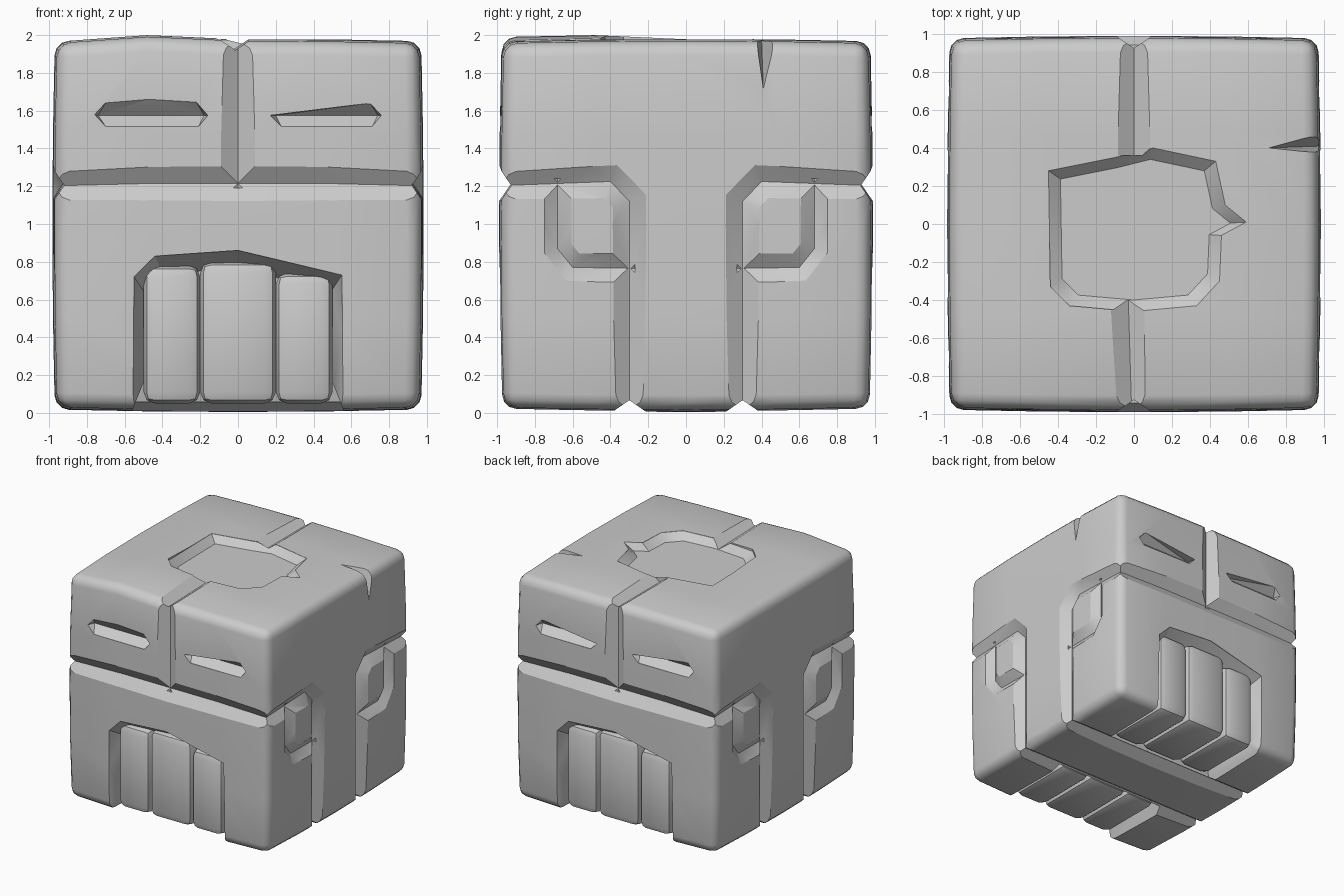
import bpy, bmesh, math
from mathutils import Matrix, Vector

if "Cube" in bpy.data.objects:
    bpy.data.objects.remove(bpy.data.objects["Cube"])


def frame(u, v, n, o):
    m = Matrix((u, v, n)).transposed().to_4x4()
    m.translation = o
    return m


# Face frames: u across, v up, n outward
TURN = Matrix.Rotation(math.pi, 4, 'Z')
FRONT = frame((1, 0, 0), (0, 0, 1), (0, -1, 0), (0, -.98, 0))
RIGHT = frame((0, 1, 0), (0, 0, 1), (1, 0, 0), (.975, 0, 0))
TOP = frame((1, 0, 0), (0, 1, 0), (0, 0, 1), (0, 0, 1.975))
BOTTOM = frame((1, 0, 0), (0, -1, 0), (0, 0, -1), (0, 0, .012))


def to_object(bm, name):
    bmesh.ops.recalc_face_normals(bm, faces=bm.faces)
    me = bpy.data.meshes.new(name)
    bm.to_mesh(me)
    bm.free()
    ob = bpy.data.objects.new(name, me)
    bpy.context.collection.objects.link(ob)
    return ob


def apply(ob, mod):
    bpy.context.view_layer.objects.active = ob
    bpy.ops.object.modifier_apply(modifier=mod.name)


def bevel(ob, width, segments):
    b = ob.modifiers.new("bevel", 'BEVEL')
    b.width, b.segments = width, segments
    b.limit_method, b.angle_limit = 'ANGLE', math.radians(40)
    apply(ob, b)


def carve(bm):
    cutter = to_object(bm, "cutter")
    cutter.hide_render = True
    m = block.modifiers.new("cut", 'BOOLEAN')
    m.operation, m.solver, m.object = 'DIFFERENCE', 'EXACT', cutter
    apply(block, m)
    bpy.data.objects.remove(cutter)


def loft(rings):
    bm = bmesh.new()
    vs = [[bm.verts.new(p) for p in r] for r in rings]
    n = len(vs[0])
    for a, b in zip(vs, vs[1:]):
        for i in range(n):
            bm.faces.new((a[i], a[(i + 1) % n], b[(i + 1) % n], b[i]))
    bm.faces.new(vs[0])
    bm.faces.new(vs[-1][::-1])
    return bm


def groove(m, path, w=.08, d=.055, h=.04):
    """V-shaped channel swept along a mitred path on a face."""
    pts = [Vector(p) for p in path]
    dirs = [(b - a).normalized() for a, b in zip(pts, pts[1:])]
    rings = []
    for i, p in enumerate(pts):
        a, b = dirs[max(i - 1, 0)], dirs[min(i, len(dirs) - 1)]
        t = (a + b).normalized()
        side = Vector((-t.y, t.x)) * (w * (1 + h / d) / t.dot(b))
        l, r = p + side, p - side
        rings.append([m @ Vector((*l, h)), m @ Vector((*p, -d)), m @ Vector((*r, h))])
    carve(loft(rings))


def pocket(m, outline, centre, scale, depth):
    """Recess with sloping walls and a flat floor."""
    c = Vector(centre)
    inner = [c + (Vector(p) - c) * scale for p in outline]
    carve(loft([[m @ Vector((*p, .06)) for p in outline],
                [m @ Vector((*p, 0)) for p in outline],
                [m @ Vector((*p, -depth)) for p in inner]]))


def hull_cut(points):
    bm = bmesh.new()
    for p in points:
        bm.verts.new(p)
    bmesh.ops.convex_hull(bm, input=bm.verts)
    carve(bm)


def eye(m, outline, crease, depth=.07):
    hull_cut([m @ Vector((*p, h)) for p in outline for h in (0, .06)] +
             [m @ Vector((*p, -depth)) for p in crease])


# Worn stone block with slightly bulging faces
bm = bmesh.new()
bmesh.ops.create_cube(bm, size=2)
bmesh.ops.subdivide_edges(bm, edges=bm.edges, cuts=3, use_grid_fill=True)
for v in bm.verts:
    x, y, z = v.co
    k = .013
    lift = .025 if z > .9 and -.6 < x < -.1 and y < -.4 else 0
    v.co = (.983 * x * (1 - k * y * y - k * z * z),
            .99 * y * (1 - k * x * x - k * z * z),
            .993 + .988 * z * (1 - k * x * x - k * y * y) + lift)
block = to_object(bm, "stone_block")
bevel(block, .075, 3)

# Faces, front and back
WIDE_EYE = [(-.76, 1.58), (-.7, 1.645), (-.47, 1.66), (-.22, 1.645), (-.16, 1.575), (-.21, 1.515), (-.7, 1.515)]
SLANT_EYE = [(.17, 1.575), (.7, 1.64), (.76, 1.575), (.71, 1.515), (.23, 1.515)]
MOUTH = [(-.56, -.1), (-.55, .72), (-.44, .83), (0, .86), (.55, .73), (.56, -.1)]
for face, left in ((FRONT, WIDE_EYE), (TURN @ FRONT, [(-x, z) for x, z in SLANT_EYE])):
    groove(face, [(-1.06, 1.2), (-.45, 1.215), (.45, 1.215), (1.06, 1.2)])
    groove(face, [(0, 1.19), (0, 2.1)])
    eye(face, left, [(-.74, 1.575), (-.18, 1.575)])
    eye(face, SLANT_EYE, [(.2, 1.575), (.74, 1.575)])
    pocket(face, MOUTH, (0, -.1), .9, .14)

# Underside: mouth recesses and the two long channels
for face in (BOTTOM, TURN @ BOTTOM):
    pocket(face, [(-.56, .3), (.56, .3), (.56, 1.1), (-.56, 1.1)], (0, .7), .9, .14)
    groove(face, [(-1.06, .3), (1.06, .3)])

# Side channels and raised pads
for face in (RIGHT, TURN @ RIGHT):
    for s in (1, -1):
        groove(face, [(s * 1.06, 1.2), (s * .4, 1.225), (s * .3, 1.12), (s * .3, -.1)])
        groove(face, [(s * .68, 1.24), (s * .68, .87), (s * .6, .77), (s * .27, .765)], .07, .05)

# Top: sunken medallion, seams and a crack over the edge
pocket(TOP, [(-.45, .28), (-.1, .35), (.1, .4), (.43, .33), (.48, .1), (.59, .01), (.46, -.06),
             (.45, -.3), (.33, -.43), (0, -.46), (-.34, -.43), (-.44, -.33)], (0, -.03), .86, .055)
groove(TOP, [(0, .36), (0, 1.06)])
groove(TOP, [(-.03, -.4), (-.01, -1.06)])
hull_cut([(.7, .4, 1.98), (.99, .41, 1.7), (1.06, .35, 2.06), (1.06, .52, 2.06), (.88, .41, 2.06)])

# Teeth
teeth = []
for turn, label in ((Matrix(), "front"), (TURN, "back")):
    for x0, x1, top in ((-.5, -.2, .78), (-.2, .2, .8), (.2, .5, .74)):
        bm = bmesh.new()
        bmesh.ops.create_cube(bm, size=1)
        bmesh.ops.scale(bm, vec=(x1 - x0, .62, top - .05), verts=bm.verts)
        bmesh.ops.translate(bm, vec=((x0 + x1) / 2, -.63, (top + .05) / 2), verts=bm.verts)
        bmesh.ops.transform(bm, matrix=turn, verts=bm.verts)
        tooth = to_object(bm, label + "_tooth")
        bevel(tooth, .06, 2)
        teeth.append(tooth)

# Smooth shading with crisp carved edges
bpy.ops.object.select_all(action='DESELECT')
for ob in [block] + teeth:
    ob.select_set(True)
bpy.context.view_layer.objects.active = block
bpy.ops.object.shade_smooth_by_angle(angle=math.radians(30))
